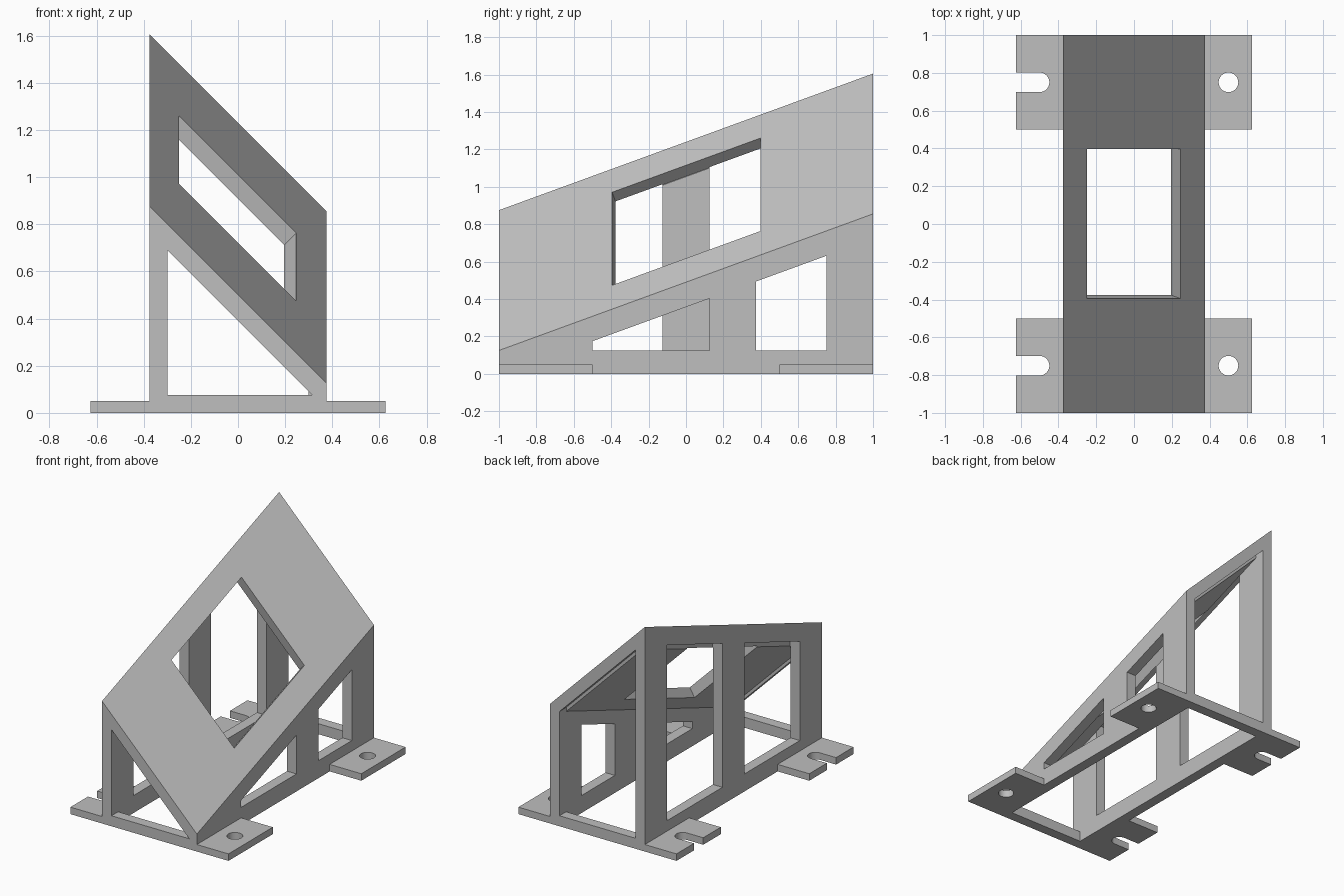
import bpy, bmesh, math
from mathutils import Vector

if "Cube" in bpy.data.objects:
    bpy.data.objects.remove(bpy.data.objects["Cube"], do_unlink=True)

grey = bpy.data.materials.new("light_grey")
grey.use_nodes = True
grey.diffuse_color = (0.52, 0.52, 0.52, 1)
grey.node_tree.nodes["Principled BSDF"].inputs["Base Color"].default_value = grey.diffuse_color

HALF_W, HALF_L, WALL = 0.375, 1.0, 0.075
INNER_W, INNER_L = HALF_W - WALL, HALF_L - WALL
RISE = 0.365
EPS = 0.001
NORMAL = Vector((1, -RISE, 1)).normalized()
PLATE_DROP = WALL / NORMAL.z        # vertical thickness of the tilted plate
WINDOW_DROP = 0.133                 # window tops below the wall's upper edge


def slope(x, y):
    """Height of the doubly tilted top surface."""
    return 0.865 - x + RISE * y


def prism(name, bottom, top):
    """Solid between two matching loops of points."""
    bm = bmesh.new()
    a = [bm.verts.new(p) for p in bottom]
    b = [bm.verts.new(p) for p in top]
    bm.faces.new(a)
    bm.faces.new(b)
    for i in range(len(a)):
        j = (i + 1) % len(a)
        bm.faces.new((a[i], a[j], b[j], b[i]))
    bmesh.ops.recalc_face_normals(bm, faces=bm.faces)
    mesh = bpy.data.meshes.new(name)
    bm.to_mesh(mesh)
    bm.free()
    mesh.materials.append(grey)
    obj = bpy.data.objects.new(name, mesh)
    bpy.context.collection.objects.link(obj)
    return obj


def extrude(name, points, offset):
    points = [Vector(p) for p in points]
    return prism(name, points, [p + Vector(offset) for p in points])


def cut(target, cutter):
    """Apply a boolean difference, then discard the cutter."""
    mod = target.modifiers.new("cut", 'BOOLEAN')
    mod.operation, mod.solver, mod.object = 'DIFFERENCE', 'EXACT', cutter
    bpy.context.view_layer.objects.active = target
    bpy.ops.object.modifier_apply(modifier=mod.name)
    bpy.data.objects.remove(cutter, do_unlink=True)


def rectangle(x0, x1, y0, y1):
    return [(x0, y0), (x1, y0), (x1, y1), (x0, y1)]


# Wedge-shaped frame, hollowed from below
outline = rectangle(-HALF_W, HALF_W, -HALF_L, HALF_L)
frame = prism("wedge_frame", [(x, y, 0) for x, y in outline],
              [(x, y, slope(x, y)) for x, y in outline])
inside = rectangle(-INNER_W, INNER_W, -INNER_L, INNER_L)
cut(frame, prism("cavity", [(x, y, -1) for x, y in inside],
                 [(x, y, slope(x, y) - PLATE_DROP) for x, y in inside]))

# Openings in the front and back end frames
front_top = slope(0, -HALF_L) - PLATE_DROP
back_top = slope(0, HALF_L) - PLATE_DROP
front_opening = [(-INNER_W, WALL), (front_top - WALL, WALL), (-INNER_W, front_top + INNER_W)]
back_opening = [(-INNER_W, WALL), (INNER_W, WALL),
                (INNER_W, back_top - INNER_W), (-INNER_W, back_top + INNER_W)]
for side, shape in ((-1, front_opening), (1, back_opening)):
    cut(frame, extrude("end_opening", [(x, side * (INNER_L - EPS), z) for x, z in shape],
                       (0, side * 0.2, 0)))

# Windows in the low and tall side walls
for side, spans in ((1, ((-0.5, 0.125), (0.375, 0.75))),
                    (-1, ((-0.75, -0.125), (0.125, 0.75)))):
    x = side * (INNER_W - EPS)
    edge = side * HALF_W
    for y0, y1 in spans:
        shape = [(x, y0, 0.125), (x, y1, 0.125),
                 (x, y1, slope(edge, y1) - WINDOW_DROP),
                 (x, y0, slope(edge, y0) - WINDOW_DROP)]
        cut(frame, extrude("side_window", shape, (side * 0.2, 0, 0)))

# Opening cut square through the tilted plate
hole = [Vector((x, y, slope(x, y))) for x, y in rectangle(-0.25, 0.247, -0.395, 0.397)]
cut(frame, prism("plate_opening", [p - NORMAL * (WALL + EPS) for p in hole],
                 [p + NORMAL * 0.1 for p in hole]))

# Mounting tabs: round holes on the left, open slots on the right
TAB_X, TAB_H, HOLE_X, HOLE_R = 0.625, 0.05, 0.5, 0.052
for end, y in (("front", -0.75), ("back", 0.75)):
    for side, label in ((1, "left"), (-1, "right")):
        shape = rectangle(side * HALF_W, side * TAB_X, y - 0.25, y + 0.25)
        tab = extrude(f"{end}_{label}_tab", [(px, py, 0) for px, py in shape], (0, 0, TAB_H))
        turn = math.tau if side > 0 else math.pi
        steps = 32 if side > 0 else 16
        ring = []
        for i in range(steps + (side < 0)):
            a = turn * i / steps - math.pi / 2
            ring.append((side * HOLE_X + HOLE_R * math.cos(a), y + HOLE_R * math.sin(a), -0.1))
        if side < 0:
            ring += [(-0.8, y + HOLE_R, -0.1), (-0.8, y - HOLE_R, -0.1)]
        cut(tab, extrude("bolt_hole", ring, (0, 0, 0.3)))
        bpy.ops.object.select_all(action='DESELECT')
        tab.select_set(True)
        bpy.context.view_layer.objects.active = tab
        bpy.ops.object.shade_smooth_by_angle(angle=math.radians(30))
